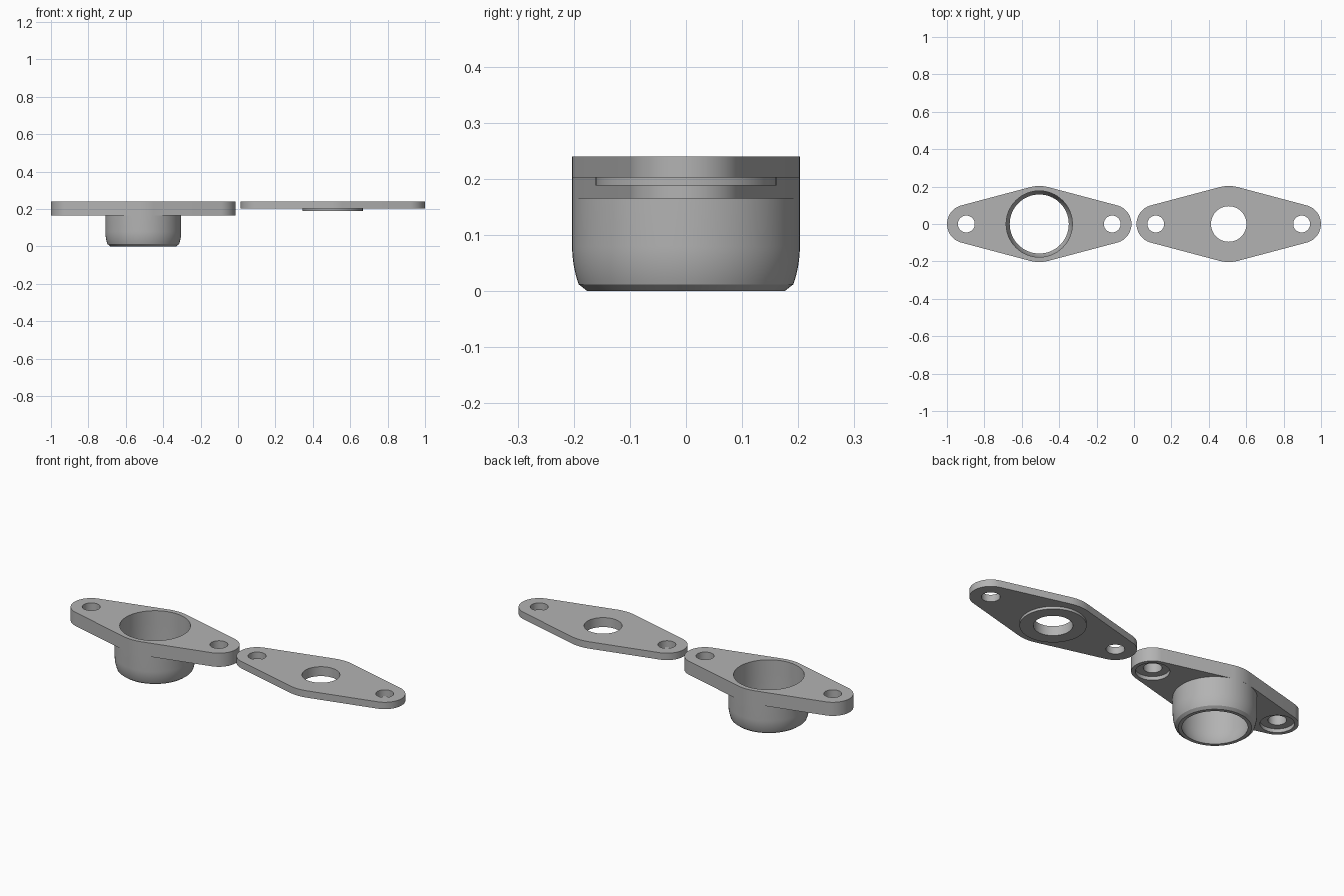
import bpy, bmesh, math

if "Cube" in bpy.data.objects:
    bpy.data.objects.remove(bpy.data.objects["Cube"])

grey = bpy.data.materials.new("plain grey")
grey.diffuse_color = (0.45, 0.45, 0.45, 1)
grey.use_nodes = True
grey.node_tree.nodes["Principled BSDF"].inputs["Base Color"].default_value = grey.diffuse_color

CX, BOLT_X = 0.5065, 0.39        # part centre, bolt hole offset
R_MID, R_END = 0.203, 0.103      # outline radii
R_BOLT, R_BORE = 0.045, 0.177
ZTOP = 0.24


def circle(cx, r, n=64):
    return [(cx + r * math.cos(2 * math.pi * i / n), r * math.sin(2 * math.pi * i / n)) for i in range(n)]


def arc(cx, r, a0, a1, n):
    return [(cx + r * math.cos(a0 + (a1 - a0) * i / n), r * math.sin(a0 + (a1 - a0) * i / n)) for i in range(n + 1)]


def outline(cx):
    """Tangent hull around one large middle circle and two small end circles."""
    t = math.acos((R_MID - R_END) / BOLT_X)
    p = math.pi
    return (arc(cx + BOLT_X, R_END, -t, t, 40) + arc(cx, R_MID, t, p - t, 16)
            + arc(cx - BOLT_X, R_END, p - t, p + t, 40) + arc(cx, R_MID, p + t, 2 * p - t, 16))


def ring(bm, pts, z):
    return [bm.verts.new((x, y, z)) for x, y in pts]


def wall(bm, a, b):
    for i in range(len(a)):
        j = (i + 1) % len(a)
        bm.faces.new((a[i], a[j], b[j], b[i]))


def cap(bm, *loops):
    """Flat face filled between an outer loop and its holes."""
    edges = []
    for lp in loops:
        for i in range(len(lp)):
            pair = (lp[i - 1], lp[i])
            edges.append(bm.edges.get(pair) or bm.edges.new(pair))
    bmesh.ops.triangle_fill(bm, use_beauty=True, edges=edges)


def finish(bm, name):
    bmesh.ops.recalc_face_normals(bm, faces=bm.faces)
    me = bpy.data.meshes.new(name)
    bm.to_mesh(me)
    bm.free()
    me.materials.append(grey)
    ob = bpy.data.objects.new(name, me)
    bpy.context.collection.objects.link(ob)
    bpy.ops.object.select_all(action='DESELECT')
    ob.select_set(True)
    bpy.context.view_layer.objects.active = ob
    bpy.ops.object.shade_smooth_by_angle(angle=math.radians(25))


def flange(name, cx, zbot, r_hole, r_recess=None, z_recess=None, boss=None):
    bm = bmesh.new()
    top, bot = [], []

    def through(pts):
        a, b = ring(bm, pts, ZTOP), ring(bm, pts, zbot)
        wall(bm, a, b)
        top.append(a)
        bot.append(b)

    through(outline(cx))
    # bolt holes, optionally counterbored from below
    for s in (-1, 1):
        bx = cx + s * BOLT_X
        if r_recess:
            a, b = ring(bm, circle(bx, R_BOLT), ZTOP), ring(bm, circle(bx, R_BOLT), z_recess)
            c, d = ring(bm, circle(bx, r_recess), z_recess), ring(bm, circle(bx, r_recess), zbot)
            for u, v in ((a, b), (b, c), (c, d)):
                wall(bm, u, v)
            top.append(a)
            bot.append(d)
        else:
            through(circle(bx, R_BOLT))
    # centre hole, optionally with a raised boss underneath
    if boss:
        r, z = boss
        a, b = ring(bm, circle(cx, r_hole), ZTOP), ring(bm, circle(cx, r_hole), z)
        c, d = ring(bm, circle(cx, r), z), ring(bm, circle(cx, r), zbot)
        for u, v in ((a, b), (b, c), (c, d)):
            wall(bm, u, v)
        top.append(a)
        bot.append(d)
    else:
        through(circle(cx, r_hole))
    cap(bm, *top)
    cap(bm, *bot)
    finish(bm, name)


def socket(name, cx, ztop):
    """Revolved cup: straight walls ending in spherical inner and outer bottoms."""
    zc = 0.08

    def sphere(r, z):
        return (math.sqrt(r * r - (zc - z) ** 2), z)

    outer = [(R_MID, ztop)] + [sphere(R_MID, zc - i * 0.068 / 8) for i in range(9)]
    inner = [sphere(R_BORE, i * zc / 8) for i in range(9)] + [(R_BORE, ztop)]
    prof = outer + [(0.176, 0)] + inner
    bm = bmesh.new()
    rings = [ring(bm, circle(cx, r), z) for r, z in prof]
    for i in range(len(rings)):
        wall(bm, rings[i - 1], rings[i])
    finish(bm, name)


# housing half with ball socket
flange("housing_flange", -CX, 0.165, R_BORE, r_recess=0.083, z_recess=0.185)
socket("housing_socket", -CX, 0.165)
# cover plate with locating boss
flange("cover_plate", CX, 0.202, 0.095, boss=(0.161, 0.188))
